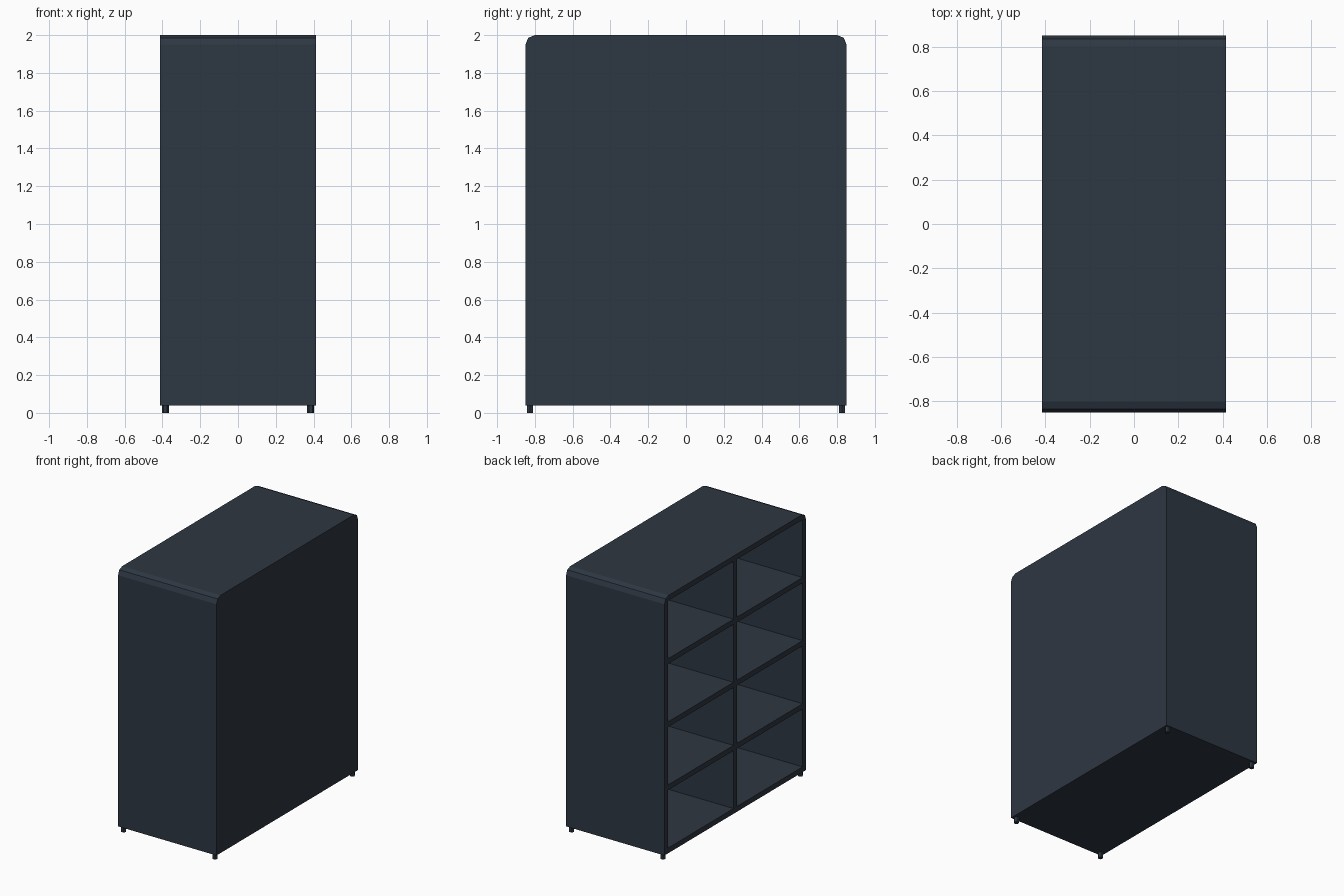
import bpy, bmesh
from math import radians
from mathutils import Matrix, Vector

default = bpy.data.objects.get("Cube")
if default:
    bpy.data.objects.remove(default, do_unlink=True)

W, D, TOP, FOOT = 0.414, 0.85, 2.0, 0.04   # half width, half depth, heights
WALL, COLS, ROWS = 0.04, 2, 4

slate = bpy.data.materials.new("dark_slate")
slate.use_nodes = True
colour = (0.027, 0.038, 0.054, 1)
slate.diffuse_color = colour
slate.node_tree.nodes["Principled BSDF"].inputs["Base Color"].default_value = colour


def add_object(name, bm):
    mesh = bpy.data.meshes.new(name)
    bm.to_mesh(mesh)
    bm.free()
    mesh.materials.append(slate)
    obj = bpy.data.objects.new(name, mesh)
    bpy.context.collection.objects.link(obj)
    return obj


def add_box(bm, lo, hi):
    lo, hi = Vector(lo), Vector(hi)
    matrix = Matrix.Translation((lo + hi) / 2) @ Matrix.Diagonal((*(hi - lo), 1))
    bmesh.ops.create_cube(bm, size=1, matrix=matrix)


# Cabinet body with its two upper ends rounded
bm = bmesh.new()
add_box(bm, (-W, -D, FOOT), (W, D, TOP))
ends = [e for e in bm.edges if all(v.co.z > 1 for v in e.verts)
        and abs(e.verts[0].co.y - e.verts[1].co.y) < 0.01]
bmesh.ops.bevel(bm, geom=ends, offset=0.05, segments=2, profile=0.5, affect='EDGES')
body = add_object("cabinet_body", bm)

# Cubby holes open towards the shelf side
bm = bmesh.new()
cell_y = (2 * D - (COLS + 1) * WALL) / COLS
cell_z = (TOP - FOOT - (ROWS + 1) * WALL) / ROWS
for c in range(COLS):
    for r in range(ROWS):
        y = -D + WALL + c * (cell_y + WALL)
        z = FOOT + WALL + r * (cell_z + WALL)
        add_box(bm, (-W - 0.1, y, z), (W - WALL, y + cell_y, z + cell_z))
holes = add_object("cubby_cutter", bm)
holes.hide_render = True
cut = body.modifiers.new("cubbies", 'BOOLEAN')
cut.operation, cut.solver, cut.object = 'DIFFERENCE', 'EXACT', holes
bpy.context.view_layer.objects.active = body
bpy.ops.object.modifier_apply(modifier=cut.name)
bpy.data.objects.remove(holes, do_unlink=True)

# Six-sided feet in the corners
for side, x in (("right", -0.385), ("left", 0.385)):
    for end, y in (("front", -0.825), ("back", 0.825)):
        bm = bmesh.new()
        bmesh.ops.create_cone(bm, cap_ends=True, segments=6, radius1=0.0185, radius2=0.0185,
                              depth=FOOT, matrix=Matrix.Translation((x, y, FOOT / 2))
                              @ Matrix.Rotation(radians(90), 4, 'Z'))
        add_object(f"{end}_{side}_foot", bm)
